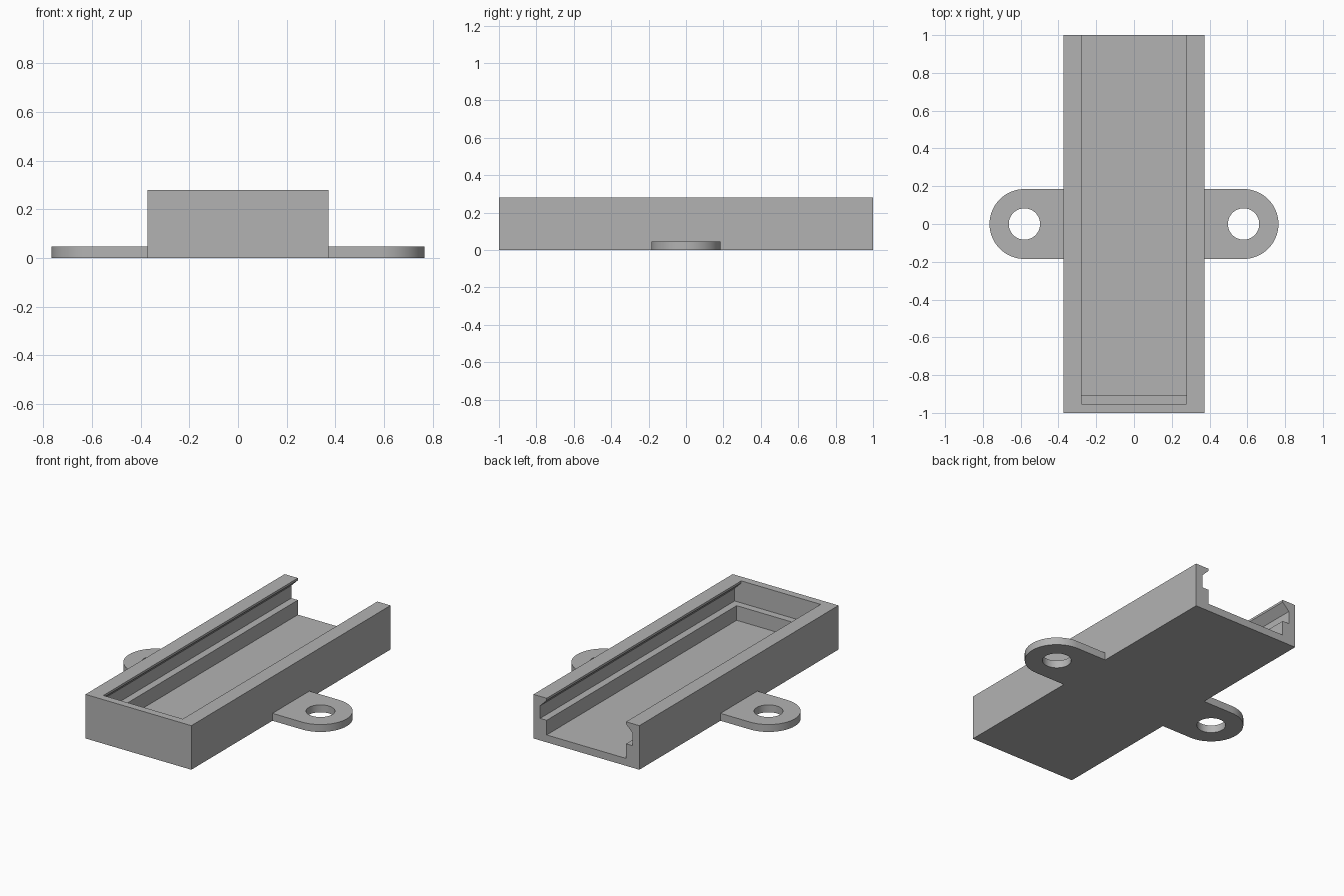
import bpy, bmesh, math
from mathutils import Vector

cube = bpy.data.objects.get("Cube")
if cube:
    bpy.data.objects.remove(cube, do_unlink=True)

HALF_W, HEIGHT, FLOOR = 0.372, 0.28, 0.047
INNER, GROOVE, LEDGE = 0.279, 0.325, 0.14
TAB_X, TAB_R, HOLE_R = 0.58, 0.185, 0.083

grey = bpy.data.materials.new("plain grey")
grey.use_nodes = True
colour = (0.45, 0.45, 0.45, 1)
grey.diffuse_color = colour
grey.node_tree.nodes["Principled BSDF"].inputs["Base Color"].default_value = colour


def prism(name, points, sweep):
    """Solid made by sweeping a closed outline along a vector."""
    bm = bmesh.new()
    face = bm.faces.new([bm.verts.new(p) for p in points])
    moved = bmesh.ops.extrude_face_region(bm, geom=[face])["geom"]
    bmesh.ops.translate(bm, vec=Vector(sweep),
                        verts=[v for v in moved if isinstance(v, bmesh.types.BMVert)])
    bmesh.ops.recalc_face_normals(bm, faces=bm.faces)
    mesh = bpy.data.meshes.new(name)
    bm.to_mesh(mesh)
    bm.free()
    mesh.materials.append(grey)
    obj = bpy.data.objects.new(name, mesh)
    bpy.context.collection.objects.link(obj)
    return obj


def arc(cx, radius, start, end, z, steps):
    return [(cx + radius * math.cos(a), radius * math.sin(a), z)
            for a in (start + (end - start) * i / steps for i in range(steps + 1))]


def combine(target, other, operation):
    mod = target.modifiers.new(operation, "BOOLEAN")
    mod.operation, mod.object, mod.solver = operation, other, "EXACT"
    bpy.context.view_layer.objects.active = target
    bpy.ops.object.modifier_apply(modifier=mod.name)
    bpy.data.objects.remove(other, do_unlink=True)


# Solid tray block
tray = prism("tray", [(-HALF_W, -1, 0), (HALF_W, -1, 0),
                      (HALF_W, -1, HEIGHT), (-HALF_W, -1, HEIGHT)], (0, 2, 0))

# Mounting tabs: one round-ended bar through the block
q = math.pi / 2
bar = arc(TAB_X, TAB_R, -q, q, 0, 32) + arc(-TAB_X, TAB_R, q, 3 * q, 0, 32)
combine(tray, prism("tab_bar", bar, (0, 0, FLOOR)), "UNION")

# Screw holes
for side in (-1, 1):
    ring = arc(side * TAB_X, HOLE_R, 0, 4 * q, -0.1, 48)[:-1]
    combine(tray, prism("hole_cutter", ring, (0, 0, 0.3)), "DIFFERENCE")

# Sliding lid slot with undercut lips, open at the back
half = [(GROOVE, LEDGE), (GROOVE, 0.22), (INNER, 0.266), (INNER, 0.4)]
slot = half + [(-x, z) for x, z in reversed(half)]
combine(tray, prism("slot_cutter", [(x, -0.953, z) for x, z in slot], (0, 2.2, 0)), "DIFFERENCE")

# Lower compartment, leaving a ledge on three sides
low = [(-INNER, FLOOR), (INNER, FLOOR), (INNER, 0.2), (-INNER, 0.2)]
combine(tray, prism("well_cutter", [(x, -0.907, z) for x, z in low], (0, 2.2, 0)), "DIFFERENCE")

# Smooth round edges, keep the corners crisp
bpy.ops.object.select_all(action="DESELECT")
tray.select_set(True)
bpy.context.view_layer.objects.active = tray
bpy.ops.object.shade_smooth_by_angle(angle=math.radians(30))
